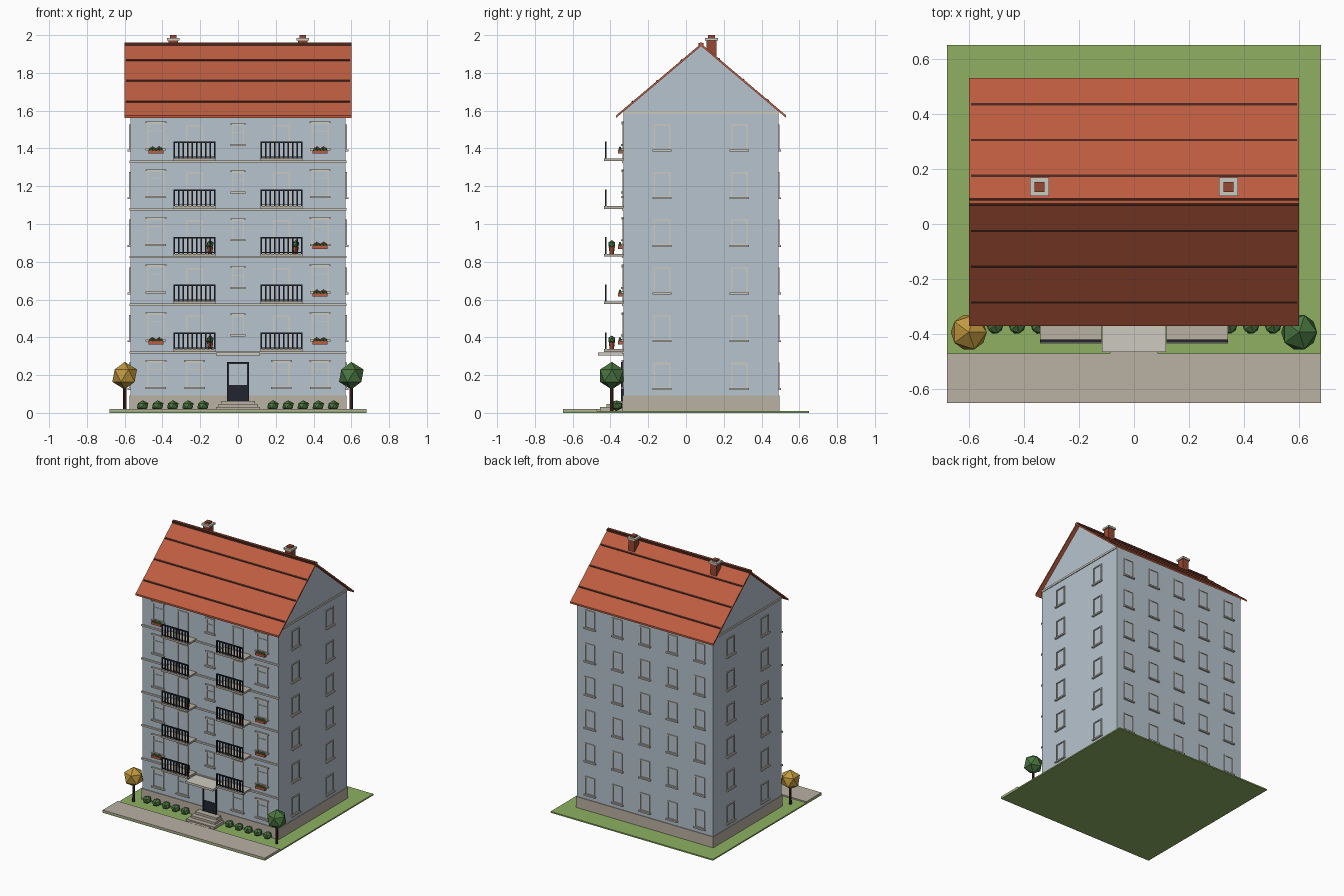
import bpy, bmesh, math
from mathutils import Matrix, Vector

if "Cube" in bpy.data.objects:
    bpy.data.objects.remove(bpy.data.objects["Cube"])


def material(name, r, g, b):
    lin = lambda c: ((c / 255 + 0.055) / 1.055) ** 2.4 if c > 10 else c / 3295
    m = bpy.data.materials.new(name)
    m.diffuse_color = (lin(r), lin(g), lin(b), 1)
    m.use_nodes = True
    m.node_tree.nodes["Principled BSDF"].inputs["Base Color"].default_value = m.diffuse_color
    return m


WALL = material("pale blue wall", 183, 196, 206)
TRIM = material("cream trim", 206, 202, 192)
STONE = material("warm stone", 186, 177, 163)
ROOF = material("orange roof", 190, 93, 64)
BRICK = material("brick", 150, 72, 52)
BROWN = material("dark brown", 74, 40, 30)
DARK = material("navy metal", 34, 37, 48)
GRASS = material("grass", 142, 176, 98)
LEAF = material("green leaves", 74, 118, 64)
GOLD = material("golden leaves", 192, 152, 62)


def finish(bm, name, mat):
    bmesh.ops.recalc_face_normals(bm, faces=bm.faces)
    me = bpy.data.meshes.new(name)
    bm.to_mesh(me)
    bm.free()
    me.materials.append(mat)
    ob = bpy.data.objects.new(name, me)
    bpy.context.collection.objects.link(ob)
    return ob


def boxes(name, mat, items):
    """One object from boxes given as (x0, x1, y0, y1, z0, z1)."""
    bm = bmesh.new()
    for x0, x1, y0, y1, z0, z1 in items:
        centre = Vector((x0 + x1, y0 + y1, z0 + z1)) / 2
        m = Matrix.Translation(centre) @ Matrix.Diagonal((x1 - x0, y1 - y0, z1 - z0, 1))
        bmesh.ops.create_cube(bm, size=1, matrix=m)
    return finish(bm, name, mat)


def balls(name, mat, centres, r, squash=1):
    bm = bmesh.new()
    for c in centres:
        bmesh.ops.create_icosphere(bm, subdivisions=1, radius=r,
                                   matrix=Matrix.Translation(c) @ Matrix.Diagonal((1, 1, squash, 1)))
    return finish(bm, name, mat)


def cones(name, mat, bases, r1, r2, h, sides):
    bm = bmesh.new()
    for x, y, z in bases:
        bmesh.ops.create_cone(bm, cap_ends=True, segments=sides, radius1=r1, radius2=r2,
                              depth=h, matrix=Matrix.Translation((x, y, z + h / 2)))
    return finish(bm, name, mat)


def extrude_x(name, mat, profile, half):
    """Prism along x from a (y, z) profile."""
    bm = bmesh.new()
    f = bm.faces.new([bm.verts.new((-half, y, z)) for y, z in profile])
    new = bmesh.ops.extrude_face_region(bm, geom=[f])["geom"]
    bmesh.ops.translate(bm, verts=[v for v in new if isinstance(v, bmesh.types.BMVert)],
                        vec=(2 * half, 0, 0))
    return finish(bm, name, mat)


W, F, B = 0.57, -0.33, 0.49          # half width, front and back wall
MID, RIDGE, EAVE = 0.08, 1.955, 1.575
RUN = 0.45
SLOPE = (RIDGE - EAVE) / RUN
floors = [0.0675 + 0.2525 * k for k in range(6)]

# Ground
boxes("lawn", GRASS, [(-0.68, 0.68, -0.65, 0.65, 0, 0.01)])
boxes("pavement", STONE, [(-0.68, 0.68, -0.65, -0.47, 0.01, 0.02)])

# Walls with gables, and plinth
wall_top = RIDGE - 0.012 - SLOPE * (B - MID)
extrude_x("walls", WALL, [(F, 0.01), (B, 0.01), (B, wall_top), (MID, RIDGE - 0.012),
                          (F, wall_top)], W)
boxes("plinth", STONE, [(-W - 0.005, W + 0.005, F - 0.005, B + 0.005, 0.01, 0.092)])

# Roof shell, tile course lines and ridge cap
roof = [(MID - RUN, EAVE), (MID, RIDGE), (MID + RUN, EAVE),
        (MID + RUN, EAVE - 0.013), (MID, RIDGE - 0.013), (MID - RUN, EAVE - 0.013)]
extrude_x("roof", ROOF, roof, 0.6)
for side in (-1, 1):
    for i, d in enumerate((0.105, 0.235, 0.365)):
        pts = []
        for dd, dz in ((-0.004, -0.003), (0.004, -0.003), (0.004, 0.004), (-0.004, 0.004)):
            d2 = d - 0.01 * (side > 0) + dd
            pts.append((MID + side * d2, RIDGE - SLOPE * d2 + dz))
        extrude_x(f"tile_line_{'front' if side < 0 else 'back'}_{i}", BROWN, pts, 0.592)
extrude_x("ridge_cap", ROOF, [(MID - 0.01, RIDGE - 0.009), (MID - 0.006, RIDGE + 0.007),
                              (MID + 0.006, RIDGE + 0.007), (MID + 0.01, RIDGE - 0.009)], 0.6)
boxes("ridge_edges", BROWN, [(-0.6, 0.6, MID + s * 0.01 - 0.003, MID + s * 0.01 + 0.003,
                              RIDGE - 0.012, RIDGE + 0.004) for s in (-1, 1)])

# Chimneys
cx, cy = 0.343, 0.135
boxes("chimney_stacks", BRICK, [(s * cx - 0.026, s * cx + 0.026, cy - 0.027, cy + 0.027, 1.86, 1.972)
                                for s in (-1, 1)])
boxes("chimney_caps", TRIM, [(s * cx - 0.034, s * cx + 0.034, cy - 0.034, cy + 0.034, 1.972, 1.986)
                             for s in (-1, 1)])
boxes("chimney_flues", BRICK, [(s * cx - 0.018, s * cx + 0.018, cy - 0.018, cy + 0.018, 1.986, 2.0)
                               for s in (-1, 1)])


def window(u, z0, z1, hw, bar=0.008, sill=0.0, head=0.0, mullion=False):
    """Trim pieces as (u0, u1, depth, z0, z1) on a wall plane."""
    p = [(u - hw, u - hw + bar, 0.006, z0, z1), (u + hw - bar, u + hw, 0.006, z0, z1),
         (u - hw, u + hw, 0.006, z1 - bar, z1), (u - hw, u + hw, 0.006, z0, z0 + bar)]
    if sill:
        p.append((u - hw - sill, u + hw + sill, 0.014, z0 - 0.006, z0 + 0.004))
    if head:
        p.append((u - hw - head, u + hw + head, 0.012, z1, z1 + 0.007))
    if mullion:
        p.append((u - hw, u + hw, 0.004, z1 - 0.045, z1 - 0.041))
    return p


# Front windows and balcony doors
front = []
for k, f in enumerate(floors):
    for s in (-1, 1):
        front += window(s * 0.435, f + 0.065, f + 0.205, 0.046, sill=0.008, head=0.01, mullion=True)
        if k:
            front += window(s * 0.23, f + 0.015, f + 0.195, 0.046)
        else:
            front += window(s * 0.23, f + 0.065, f + 0.205, 0.046, sill=0.008, head=0.01, mullion=True)
    if k:
        front += window(0, f + 0.09, f + 0.198, 0.033, 0.007, sill=0.008, head=0.006, mullion=True)
boxes("front_window_trim", TRIM, [(a, b, F - d, F + 0.004, z0, z1) for a, b, d, z0, z1 in front])

# Back windows
back = [p for f in floors for u in (-0.46, -0.23, 0, 0.23, 0.46)
        for p in window(u, f + 0.06, f + 0.198, 0.042, sill=0.006)]
boxes("back_window_trim", TRIM, [(a, b, B - 0.004, B + d, z0, z1) for a, b, d, z0, z1 in back])

# Side windows
side_w = [p for f in floors for u in (-0.127, 0.282)
          for p in window(u, f + 0.06, f + 0.198, 0.045, sill=0.006)]
boxes("right_window_trim", TRIM, [(W - 0.004, W + d, a, b, z0, z1) for a, b, d, z0, z1 in side_w])
boxes("left_window_trim", TRIM, [(-W - d, -W + 0.004, a, b, z0, z1) for a, b, d, z0, z1 in side_w])

# String courses on the front, cornice at gable foot
boxes("string_courses", TRIM, [(-W - 0.005, W + 0.005, F - 0.008, F + 0.004, f - 0.006, f + 0.006)
                               for f in floors[1:]])
boxes("gable_bands", TRIM, [(s * W - 0.006, s * W + 0.006, F, B, 1.582, 1.597) for s in (-1, 1)])

# Balconies: slabs and front railings
slabs, rails = [], []
for f in floors[1:]:
    for s in (-1, 1):
        x = s * 0.23
        slabs.append((x - 0.112, x + 0.112, -0.434, F, f + 0.003, f + 0.017))
        rails.append((x - 0.112, x + 0.112, -0.43, -0.42, f + 0.098, f + 0.106))
        rails.append((x - 0.11, x + 0.11, -0.428, -0.422, f + 0.022, f + 0.027))
        for i in range(10):
            u = x - 0.108 + 0.024 * i
            rails.append((u - 0.004, u + 0.004, -0.429, -0.421, f + 0.017, f + 0.1))
boxes("balcony_slabs", STONE, slabs)
boxes("balcony_railings", DARK, rails)

# Potted plants on balconies
pots = [(x, -0.393, floors[k] + 0.017) for x, k in ((-0.148, 1), (-0.148, 3), (0.305, 3))]
cones("plant_pots", ROOF, pots, 0.011, 0.016, 0.035, 8)
balls("pot_plants", LEAF, [(x, y, z + 0.05) for x, y, z in pots], 0.021, 1.1)

# Flower boxes below outer windows
spots = [(-0.435, 1), (-0.435, 5), (0.435, 1), (0.435, 2), (0.435, 3), (0.435, 5)]
boxes("flower_boxes", ROOF, [(x - 0.04, x + 0.04, F - 0.031, F - 0.006, floors[k] + 0.043,
                              floors[k] + 0.06) for x, k in spots])
balls("box_plants", LEAF, [(x + d, F - 0.018, floors[k] + 0.064) for x, k in spots
                           for d in (-0.027, -0.009, 0.009, 0.027)], 0.011)
balls("box_flowers", ROOF, [(x + d, F - 0.02, floors[k] + 0.075) for x, k in spots
                            for d in (-0.018, 0.018)], 0.006)

# Entrance door, canopy and steps
boxes("door_frame", DARK, [(-0.057, -0.047, F - 0.014, F, 0.06, 0.27),
                           (0.047, 0.057, F - 0.014, F, 0.06, 0.27),
                           (-0.057, 0.057, F - 0.014, F, 0.26, 0.27),
                           (-0.05, 0.05, F - 0.011, F, 0.06, 0.148)])
boxes("door_glass", WALL, [(-0.05, 0.05, F - 0.009, F, 0.148, 0.262)])
boxes("canopy", TRIM, [(-0.117, 0.117, -0.465, F, 0.303, 0.319)])
boxes("steps", STONE, [(-0.087, 0.087, -0.475, F, 0.01, 0.021),
                       (-0.117, 0.117, -0.455, F, 0.01, 0.03),
                       (-0.102, 0.102, -0.42, F, 0.03, 0.047),
                       (-0.09, 0.09, -0.385, F, 0.047, 0.064)])

# Hedge bushes
balls("bushes", LEAF, [(s * (0.185 + 0.08 * i), -0.368, 0.038) for s in (-1, 1) for i in range(5)],
      0.034, 0.85)

# Street trees
trees = [(-0.6, -0.393), (0.6, -0.393)]
cones("tree_trunks", BROWN, [(x, y, 0.01) for x, y in trees], 0.01, 0.008, 0.15, 8)
for (x, y), mat, name in zip(trees, (GOLD, LEAF), ("golden_crown", "green_crown")):
    balls(name, mat, [(x, y, 0.197)], 0.073)
